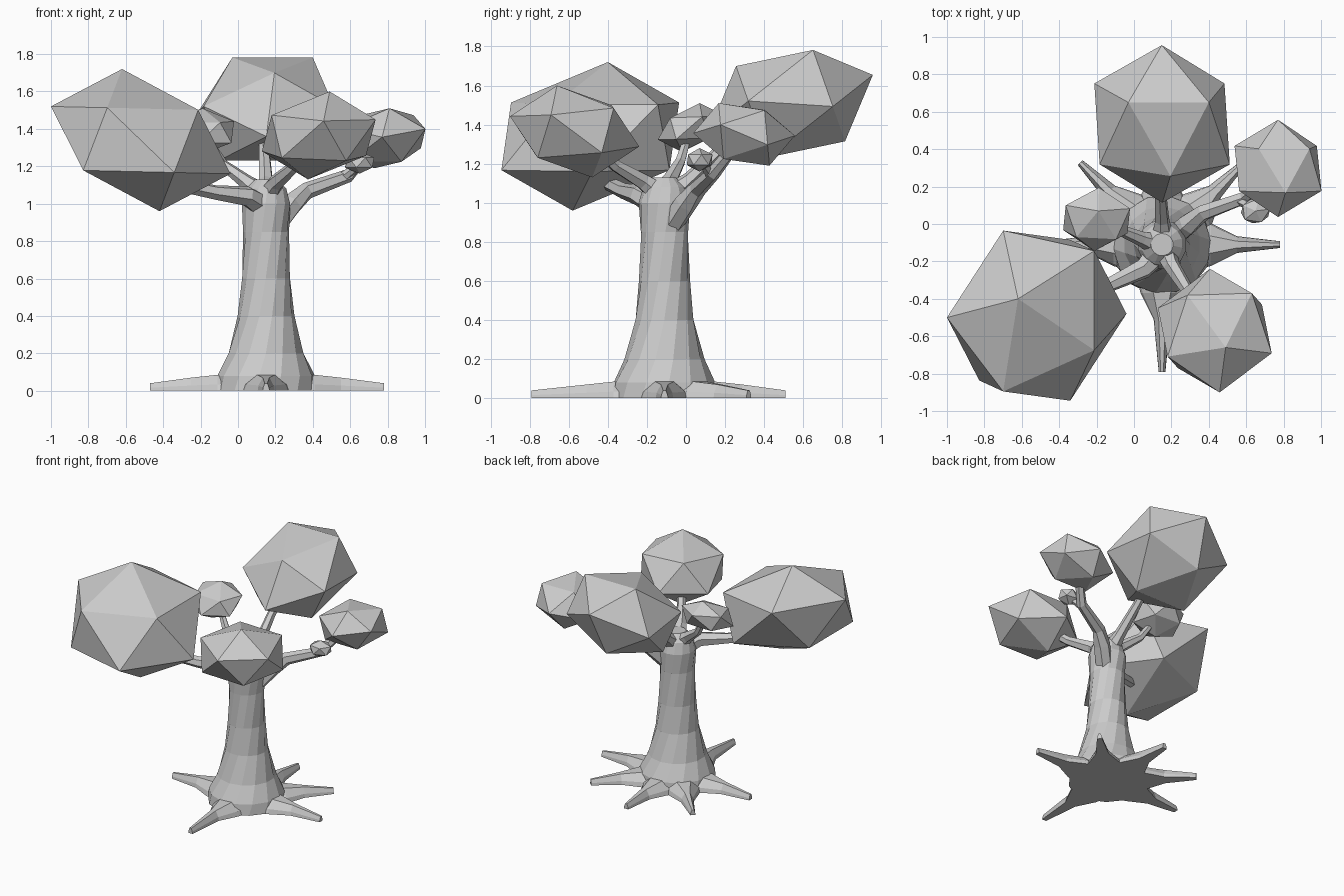
import bpy, bmesh
from math import sin, cos, radians, pi
from mathutils import Vector, Matrix

if "Cube" in bpy.data.objects:
    bpy.data.objects.remove(bpy.data.objects["Cube"])

CX, CY = 0.15, -0.11          # trunk axis


def finish(name, bm):
    bmesh.ops.recalc_face_normals(bm, faces=bm.faces)
    me = bpy.data.meshes.new(name)
    bm.to_mesh(me)
    bm.free()
    ob = bpy.data.objects.new(name, me)
    bpy.context.collection.objects.link(ob)
    return ob


def loft(name, rings):
    """Skin a list of point rings and cap both ends."""
    bm = bmesh.new()
    vr = [[bm.verts.new(p) for p in r] for r in rings]
    n = len(vr[0])
    for a, b in zip(vr, vr[1:]):
        for i in range(n):
            j = (i + 1) % n
            bm.faces.new((a[i], a[j], b[j], b[i]))
    bm.faces.new(vr[0][::-1])
    bm.faces.new(vr[-1])
    return finish(name, bm)


def branch(name, pts, radii, sides=6):
    pts = [Vector(p) for p in pts]
    rings = []
    for k, p in enumerate(pts):
        d = (pts[min(k + 1, len(pts) - 1)] - pts[max(k - 1, 0)]).normalized()
        u = d.cross(Vector((0.3, -0.2, 1))).normalized()
        v = d.cross(u)
        rings.append([p + radii[k] * (cos(2 * pi * i / sides) * u + sin(2 * pi * i / sides) * v)
                      for i in range(sides)])
    return loft(name, rings)


def foliage(name, c, pole, a, b, d):
    """Icosahedron stretched so its top and three upper ring corners land on the given offsets."""
    pole, a, b, d = map(Vector, (pole, a, b, d))
    mx = (a - 0.4472 * pole) / 0.8944
    my = (b - d) / 1.7013
    m = Matrix((mx, my, pole)).transposed().to_4x4()
    bm = bmesh.new()
    bmesh.ops.create_icosphere(bm, subdivisions=1, radius=1,
                               matrix=Matrix.Translation(c) @ m)
    return finish(name, bm)


# Twisted flaring trunk
profile = [(0, .27), (.08, .262), (.2, .205), (.4, .152), (.6, .131),
           (.85, .123), (1.0, .132), (1.08, .11), (1.13, .06)]
N = 14
loft("trunk", [[(CX + r * cos(2 * pi * i / N + z * 1.1), CY + r * sin(2 * pi * i / N + z * 1.1), z)
                for i in range(N)] for z, r in profile])

# Six tapering surface roots
for ang, tip in ((0, .63), (45, .61), (90, .62), (135, .62), (180, .62), (270, .68)):
    a = radians(ang)
    rings = []
    for r, w, h in ((.12, .15, .09), (.26, .115, .085), (.40, .045, .07), (tip, .018, .04)):
        rings.append([(CX + r * cos(a) - s * w * sin(a), CY + r * sin(a) + s * w * cos(a), t * h)
                      for s, t in ((-1, 0), (-.9, .4), (-.4, 1), (.4, 1), (.9, .4), (1, 0))])
    loft("root_%d" % ang, rings)

# Branches
branch("branch_right", [(.2, -.08, .88), (.29, .0, 1.0), (.37, .06, 1.07), (.59, .14, 1.15), (.70, .24, 1.28)],
       [.06, .06, .045, .036, .03])
branch("branch_right_twig", [(.56, .13, 1.14), (.65, .08, 1.21)], [.03, .02])
branch("branch_back", [(.15, -.1, 1.02), (.15, .02, 1.12), (.14, .2, 1.29), (.14, .32, 1.4)],
       [.07, .04, .03, .03])
branch("branch_left_small", [(.15, -.12, 1.03), (.04, -.08, 1.12), (-.08, -.03, 1.21), (-.16, .01, 1.34)],
       [.07, .04, .028, .02])
branch("branch_left_front", [(.14, -.14, .98), (.05, -.24, 1.04), (-.12, -.32, 1.06), (-.36, -.42, 1.11)],
       [.07, .055, .04, .035])
branch("branch_front", [(.15, -.1, 1.02), (.2, -.22, 1.11), (.29, -.36, 1.19), (.38, -.48, 1.3)],
       [.07, .045, .033, .03])

# Foliage clumps
foliage("foliage_left", (-.52, -.49, 1.34), (-.10, .09, .38),
        (-.48, -.01, .18), (-.18, -.40, .17), (-.18, .46, .17))
foliage("foliage_back", (.15, .535, 1.507), (-.18, .115, .275),
        (.25, .115, .275), (-.016, .425, .15), (.03, -.275, .195))
foliage("foliage_front", (.432, -.57, 1.365), (.058, -.09, .235),
        (.198, .20, .12), (-.152, .20, .125), (.298, -.11, .075))
foliage("foliage_right", (.77, .297, 1.35), (.04, -.13, .16),
        (0, -.26, .006), (.23, -.12, .046), (-.21, -.12, .05))
foliage("foliage_small", (-.2, .025, 1.385), (.01, .045, .125),
        (-.165, .075, .06), (-.13, -.09, .05), (-.01, .175, .06))
foliage("foliage_tiny", (.65, .07, 1.22), (0, 0, .06),
        (.078, .01, .027), (.015, .065, .027), (.03, -.06, .027))
